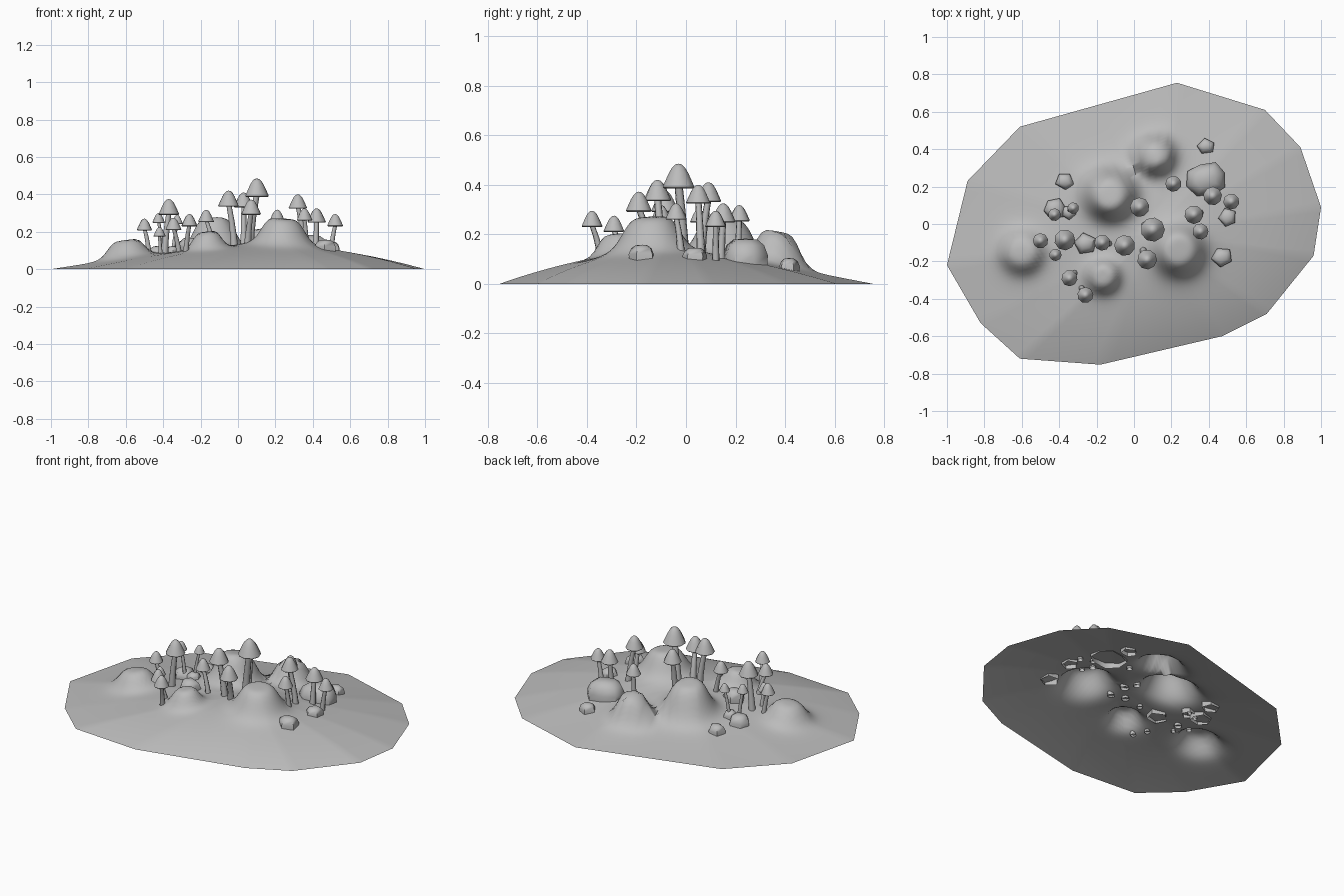
import bpy, bmesh, math, random
from mathutils import Vector

if "Cube" in bpy.data.objects:
    bpy.data.objects.remove(bpy.data.objects["Cube"])

random.seed(4)
grey = bpy.data.materials.new("stone_grey")
grey.diffuse_color = (0.5, 0.5, 0.5, 1)
grey.use_nodes = True
grey.node_tree.nodes["Principled BSDF"].inputs["Base Color"].default_value = grey.diffuse_color

RIM = [(-1, -.22), (-.82, -.53), (-.61, -.72), (-.18, -.752), (.47, -.6), (.71, -.48),
       (.96, -.17), (1, .09), (.89, .41), (.70, .61), (.23, .755), (-.61, .52), (-.89, .23)]
CX, CY = .1, -.05
# hills: x, y, radius, top height
HILLS = [(-.6, -.15, .115, .155), (-.165, -.28, .09, .2), (.24, -.14, .135, .27),
         (-.13, .16, .135, .27), (.11, .37, .105, .21)]


def rim_fraction(x, y):
    """0 at the summit, 1 on the polygonal rim."""
    t = 0
    for i, (ax, ay) in enumerate(RIM):
        bx, by = RIM[(i + 1) % len(RIM)]
        nx, ny = by - ay, ax - bx
        t = max(t, (nx * (x - CX) + ny * (y - CY)) / (nx * (ax - CX) + ny * (ay - CY)))
    return t


def mound(x, y):
    a = math.atan2(y - CY, x - CX)
    p = 1.55 + .6 * math.cos(a + math.radians(52))
    return .135 * (1 - min(1, rim_fraction(x, y)) ** p)


def ground(x, y):
    base = mound(x, y)
    add = 0
    for hx, hy, r, top in HILLS:
        u = math.hypot(x - hx, y - hy) / r
        add = max(add, (top - mound(hx, hy)) / (1 + (u / .92) ** 5.5))
    return base + add * min(1, 6 * (1 - min(1, rim_fraction(x, y))))


def finish(name, bm, angle):
    bmesh.ops.recalc_face_normals(bm, faces=bm.faces)
    me = bpy.data.meshes.new(name)
    bm.to_mesh(me)
    bm.free()
    me.materials.append(grey)
    ob = bpy.data.objects.new(name, me)
    bpy.context.collection.objects.link(ob)
    bpy.ops.object.select_all(action='DESELECT')
    ob.select_set(True)
    bpy.context.view_layer.objects.active = ob
    bpy.ops.object.shade_smooth_by_angle(angle=math.radians(angle))
    return ob


def loft(bm, rings):
    """Skin a list of equal rings of points."""
    rows = [[bm.verts.new(p) for p in r] for r in rings]
    n = len(rows[0])
    for a, b in zip(rows, rows[1:]):
        for i in range(n):
            bm.faces.new((a[i], a[(i + 1) % n], b[(i + 1) % n], b[i]))
    return rows


def circle(c, r, n, phase=0, sy=1):
    return [(c[0] + r * math.cos(phase + 2 * math.pi * i / n),
             c[1] + sy * r * math.sin(phase + 2 * math.pi * i / n), c[2]) for i in range(n)]


# ground: open mound with hills
bm = bmesh.new()
SUB, RINGS = 10, 44
edge = []
for i, (ax, ay) in enumerate(RIM):
    bx, by = RIM[(i + 1) % len(RIM)]
    edge += [(ax + (bx - ax) * k / SUB, ay + (by - ay) * k / SUB) for k in range(SUB)]
rings = []
for j in range(RINGS, 0, -1):
    t = j / RINGS
    pts = [(CX + (x - CX) * t, CY + (y - CY) * t) for x, y in edge]
    rings.append([(x, y, ground(x, y)) for x, y in pts])
rows = loft(bm, rings)
centre = bm.verts.new((CX, CY, ground(CX, CY)))
last = rows[-1]
for i in range(len(last)):
    bm.faces.new((last[i], last[(i + 1) % len(last)], centre))
g = finish("ground", bm, 60)
if g.data.polygons[len(g.data.polygons) // 2].normal.z < 0:
    g.data.flip_normals()

# mushrooms: cap x, y, cap radius, top height, base x, base y
MUSHROOMS = [
    (.10, -.03, .065, .485, .06, -.01), (-.05, -.115, .056, .42, -.02, -.10),
    (.07, -.19, .053, .372, .05, -.14), (.03, .09, .052, .41, .03, .06),
    (.32, .05, .05, .40, .355, .06), (.42, .15, .05, .325, .415, .14),
    (.52, .12, .043, .295, .495, .12), (.355, -.04, .043, .325, .365, -.02),
    (.21, .215, .043, .318, .21, .21), (-.37, -.085, .056, .375, -.395, -.085),
    (-.50, -.09, .041, .27, -.475, -.085), (-.345, -.29, .043, .275, -.315, -.26),
    (-.26, -.38, .043, .295, -.28, -.34), (-.17, -.10, .043, .317, -.13, -.105),
    (-.425, .05, .034, .30, -.40, .055), (-.325, .085, .031, .29, -.35, .07),
    (-.42, -.165, .033, .225, -.415, -.15)]
CAP = [(.3, .10), (.92, -.03), (1, .05), (.84, .42), (.62, .9), (.42, 1.24), (.22, 1.44)]

for k, (x, y, r, top, bx, by) in enumerate(MUSHROOMS):
    zc = top - 1.5 * r
    # leaning tapered stem
    foot = Vector((bx, by, ground(bx, by) - .015))
    head = Vector((x, y, zc + .2 * r))
    bm = bmesh.new()
    rs = .3 * r
    srings = []
    for f, s in ((0, 1.3), (.3, 1.1), (.65, .95), (1, .85)):
        c = foot.lerp(head, f)
        c.x -= (x - bx) * .5 * f * (1 - f)
        c.y -= (y - by) * .5 * f * (1 - f)
        srings.append(circle(c, rs * s, 7))
    loft(bm, srings)
    finish("mushroom_stem_%02d" % k, bm, 60)
    # bell-shaped cap
    bm = bmesh.new()
    rows = loft(bm, [circle((x, y, zc + h * r), r * w, 9, k) for w, h in CAP])
    tip = bm.verts.new((x, y, top))
    for i in range(9):
        bm.faces.new((rows[-1][i], rows[-1][(i + 1) % 9], tip))
    finish("mushroom_cap_%02d" % k, bm, 45)

# stones: x, y, radius, height, sides, turn, depth ratio
STONES = [(-.37, .23, .05, .045, 5, 54, 1), (.385, .415, .047, .045, 5, 100, 1),
          (.385, .24, .112, .09, 8, 20, .82), (.50, .035, .05, .042, 5, 40, 1),
          (.47, -.175, .057, .05, 5, 120, 1), (-.26, -.105, .063, .065, 5, 100, 1),
          (-.42, .08, .06, .055, 6, 10, 1), (-.35, .06, .042, .04, 5, 60, 1)]
for k, (x, y, r, h, n, turn, sy) in enumerate(STONES):
    bm = bmesh.new()
    z = ground(x, y)
    ph = math.radians(turn)
    rows = loft(bm, [circle((x, y, z + dz), r * w, n, ph, sy) for dz, w in
                     ((-.02, .98), (h * .25, 1), (h * .7, .82), (h * .95, .5))])
    top = bm.verts.new((x, y, z + h))
    for i in range(n):
        bm.faces.new((rows[-1][i], rows[-1][(i + 1) % n], top))
    # one jitter per side, shared by all its rings
    for i in range(n):
        dx, dy = random.uniform(-.09, .09) * r, random.uniform(-.09, .09) * r
        for row in rows:
            row[i].co.x += dx
            row[i].co.y += dy
    finish("stone_%02d" % k, bm, 55)
